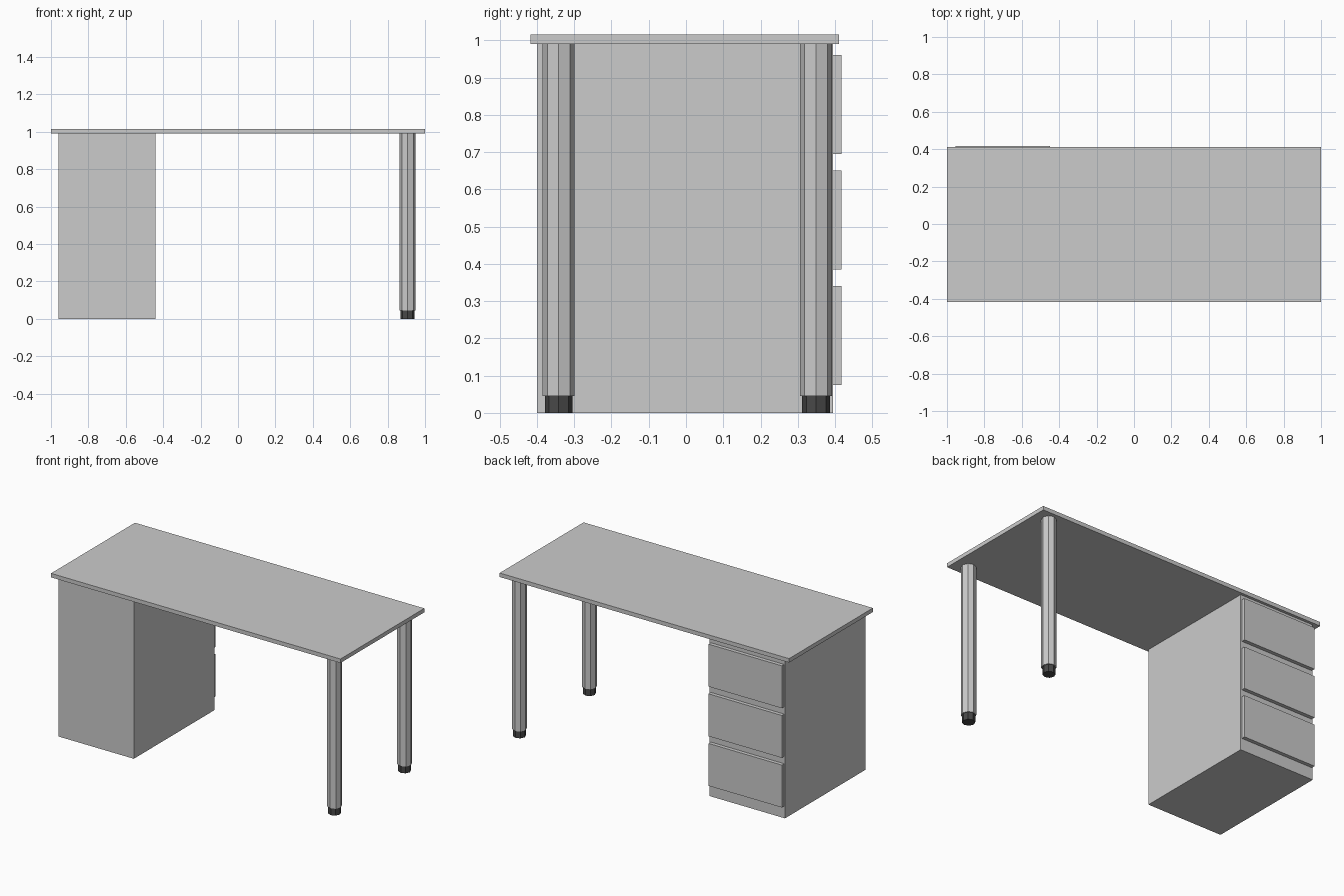
import bpy

cube = bpy.data.objects.get("Cube")
if cube:
    bpy.data.objects.remove(cube, do_unlink=True)


def make_material(name, value):
    mat = bpy.data.materials.new(name)
    mat.use_nodes = True
    color = (value, value, value, 1.0)
    mat.diffuse_color = color
    mat.node_tree.nodes["Principled BSDF"].inputs["Base Color"].default_value = color
    return mat


light_grey = make_material("light grey", 0.6)
dark_grey = make_material("dark grey", 0.065)


def box(name, x, y, z, mat):
    """Box from (min, max) pairs along each axis."""
    bpy.ops.mesh.primitive_cube_add(size=1)
    ob = bpy.context.object
    ob.name = name
    for v in ob.data.vertices:
        v.co = [(lo + hi) / 2 + c * (hi - lo) for c, (lo, hi) in zip(v.co, (x, y, z))]
    ob.data.materials.append(mat)
    return ob


def octagon_post(name, x, y, z, radius, mat):
    """Flat-faced eight-sided post between two heights."""
    bpy.ops.mesh.primitive_cylinder_add(
        vertices=8, radius=radius, depth=z[1] - z[0],
        location=(x, y, (z[0] + z[1]) / 2))
    ob = bpy.context.object
    ob.name = name
    ob.data.materials.append(mat)
    return ob


# Table top
box("desk_top", (-1, 1), (-0.417, 0.411), (0.99, 1.015), light_grey)

# Drawer cabinet
box("cabinet", (-0.96, -0.44), (-0.4, 0.394), (0, 0.99), light_grey)

# Three drawer fronts on the rear face, evenly stacked
for i, name in enumerate(("lower", "middle", "upper")):
    base = 0.075 + i * 0.31
    box(name + "_drawer_front", (-0.954, -0.448), (0.394, 0.417),
        (base, base + 0.265), light_grey)

# Legs with narrower dark feet
for name, y in (("front", -0.342), ("back", 0.349)):
    octagon_post(name + "_leg", 0.907, y, (0.045, 0.99), 0.043, light_grey)
    octagon_post(name + "_foot", 0.907, y, (0, 0.045), 0.037, dark_grey)
